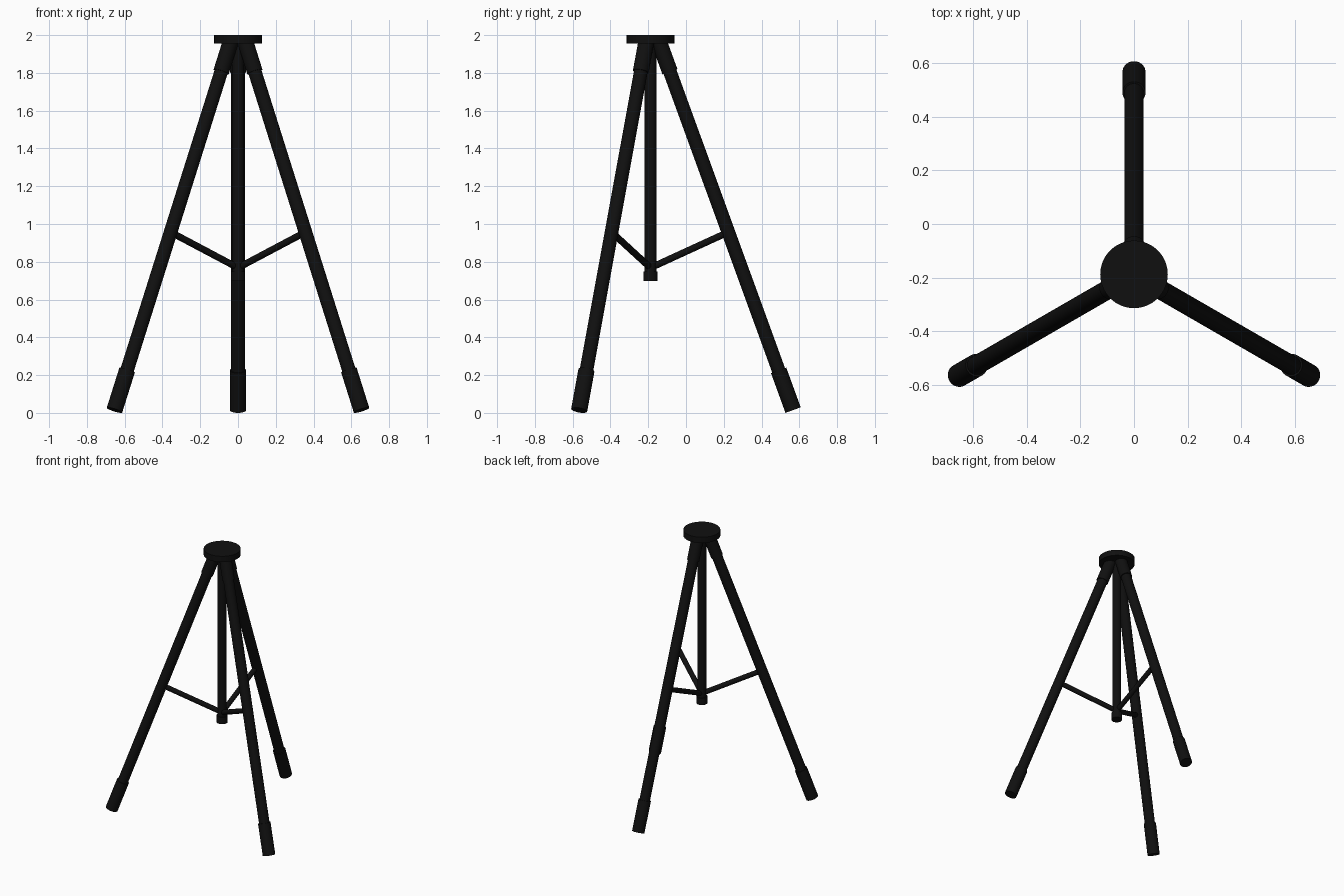
import bpy
import math
from mathutils import Vector

if "Cube" in bpy.data.objects:
    bpy.data.objects.remove(bpy.data.objects["Cube"])

AXIS_Y = -0.188          # the centre column stands behind the front legs' midpoint
TILT = math.tan(math.radians(20))
FOOT_R, FOOT_Z = 0.755, 0.0147

black = bpy.data.materials.new("black")
black.diffuse_color = (0.005, 0.005, 0.005, 1)
black.use_nodes = True
black.node_tree.nodes["Principled BSDF"].inputs["Base Color"].default_value = black.diffuse_color


def rod(name, a, b, radius, sides=32):
    """Capped cylinder between two points."""
    a, b = Vector(a), Vector(b)
    d = b - a
    bpy.ops.mesh.primitive_cylinder_add(vertices=sides, radius=radius,
                                        depth=d.length, location=(a + b) / 2)
    ob = bpy.context.object
    ob.rotation_euler = d.to_track_quat('Z', 'Y').to_euler()
    ob.name = ob.data.name = name
    ob.data.materials.append(black)
    bpy.ops.object.shade_smooth_by_angle(angle=math.radians(35))
    return ob


def polar(angle, r, z):
    return (r * math.cos(angle), AXIS_Y + r * math.sin(angle), z)


def on_leg(angle, z):
    """Point on a leg's centre line at height z."""
    return polar(angle, FOOT_R - TILT * (z - FOOT_Z), z)


# Head plate, centre column and its end knob
rod("head_plate", (0, AXIS_Y, 1.956), (0, AXIS_Y, 2.0), 0.126, 64)
rod("centre_column", (0, AXIS_Y, 0.72), (0, AXIS_Y, 1.97), 0.031)
rod("column_knob", (0, AXIS_Y, 0.697), (0, AXIS_Y, 0.748), 0.038)

# Three legs, each with top sleeve, rubber foot and spreader brace
for name, deg in (("back", 90), ("left", 210), ("right", 330)):
    t = math.radians(deg)
    rod(name + "_leg", on_leg(t, 0.05), on_leg(t, 1.96), 0.036)
    rod(name + "_leg_sleeve", on_leg(t, 1.806), on_leg(t, 1.975), 0.042)
    rod(name + "_foot", on_leg(t, FOOT_Z), on_leg(t, 0.225), 0.043)
    rod(name + "_brace", polar(t, 0, 0.768), on_leg(t, 0.957), 0.018, 24)
